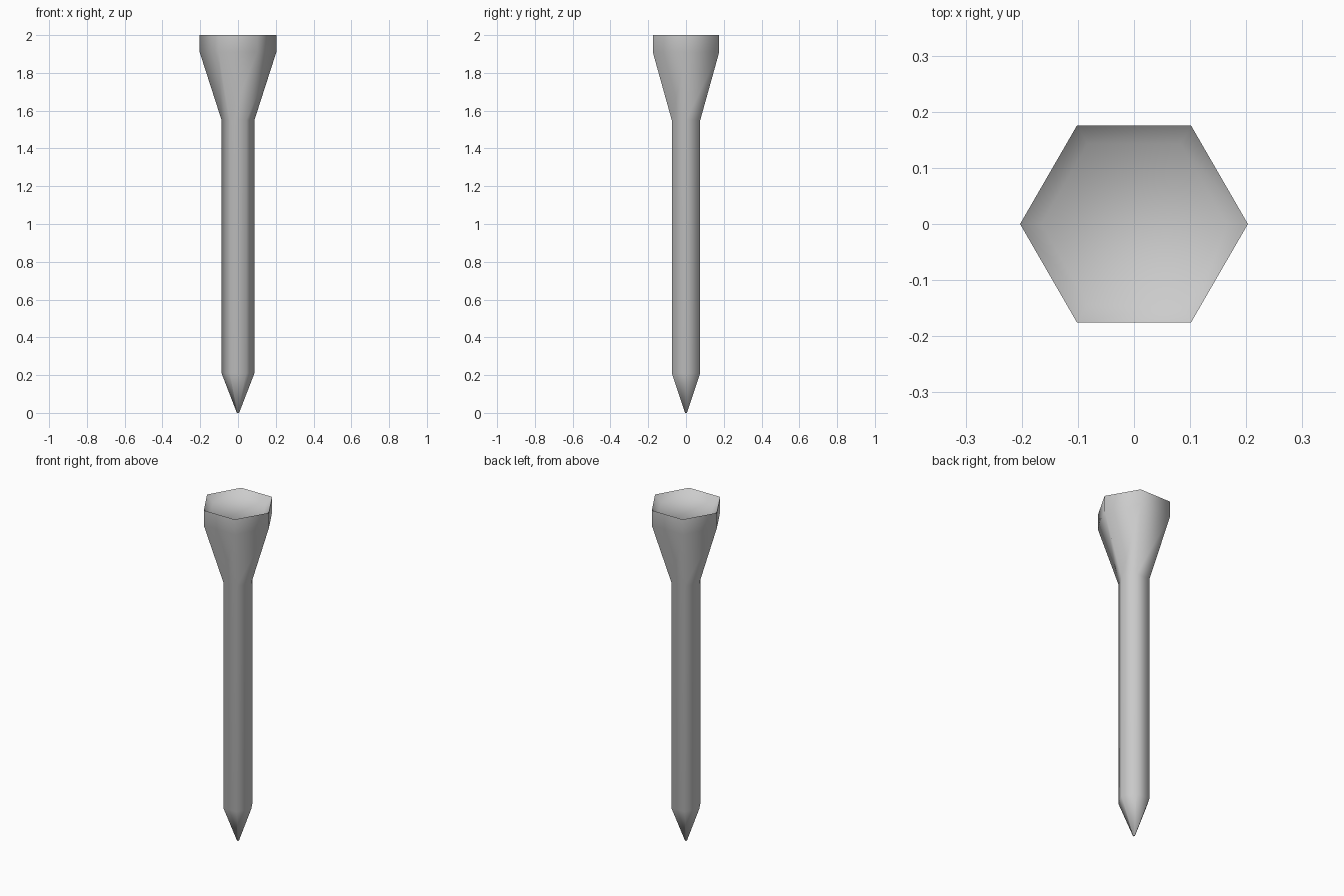
import bpy, bmesh
from math import cos, sin, pi, radians

if "Cube" in bpy.data.objects:
    bpy.data.objects.remove(bpy.data.objects["Cube"])

SIDES = 6

# Profile (radius, height): blunt tip, shaft, flared cup, rim, dished floor
PROFILE = [(0.006, 0.0), (0.087, 0.21), (0.087, 1.55),
           (0.203, 1.91), (0.203, 2.0), (0.165, 1.963)]


def lathe(name, profile, sides):
    """Stack rings of a regular polygon, cap both ends."""
    bm = bmesh.new()
    rings = [[bm.verts.new((r * cos(2 * pi * i / sides), r * sin(2 * pi * i / sides), z))
              for i in range(sides)] for r, z in profile]
    for low, high in zip(rings, rings[1:]):
        for i in range(sides):
            j = (i + 1) % sides
            bm.faces.new((low[i], low[j], high[j], high[i]))
    bm.faces.new(rings[0][::-1])
    bm.faces.new(rings[-1])
    bmesh.ops.recalc_face_normals(bm, faces=bm.faces)
    mesh = bpy.data.meshes.new(name)
    bm.to_mesh(mesh)
    bm.free()
    obj = bpy.data.objects.new(name, mesh)
    bpy.context.collection.objects.link(obj)
    return obj


# Six-sided peg, smooth around its sides with a crisp rim
tee = lathe("tee_peg", PROFILE, SIDES)
bpy.context.view_layer.objects.active = tee
tee.select_set(True)
bpy.ops.object.shade_smooth_by_angle(angle=radians(75))
